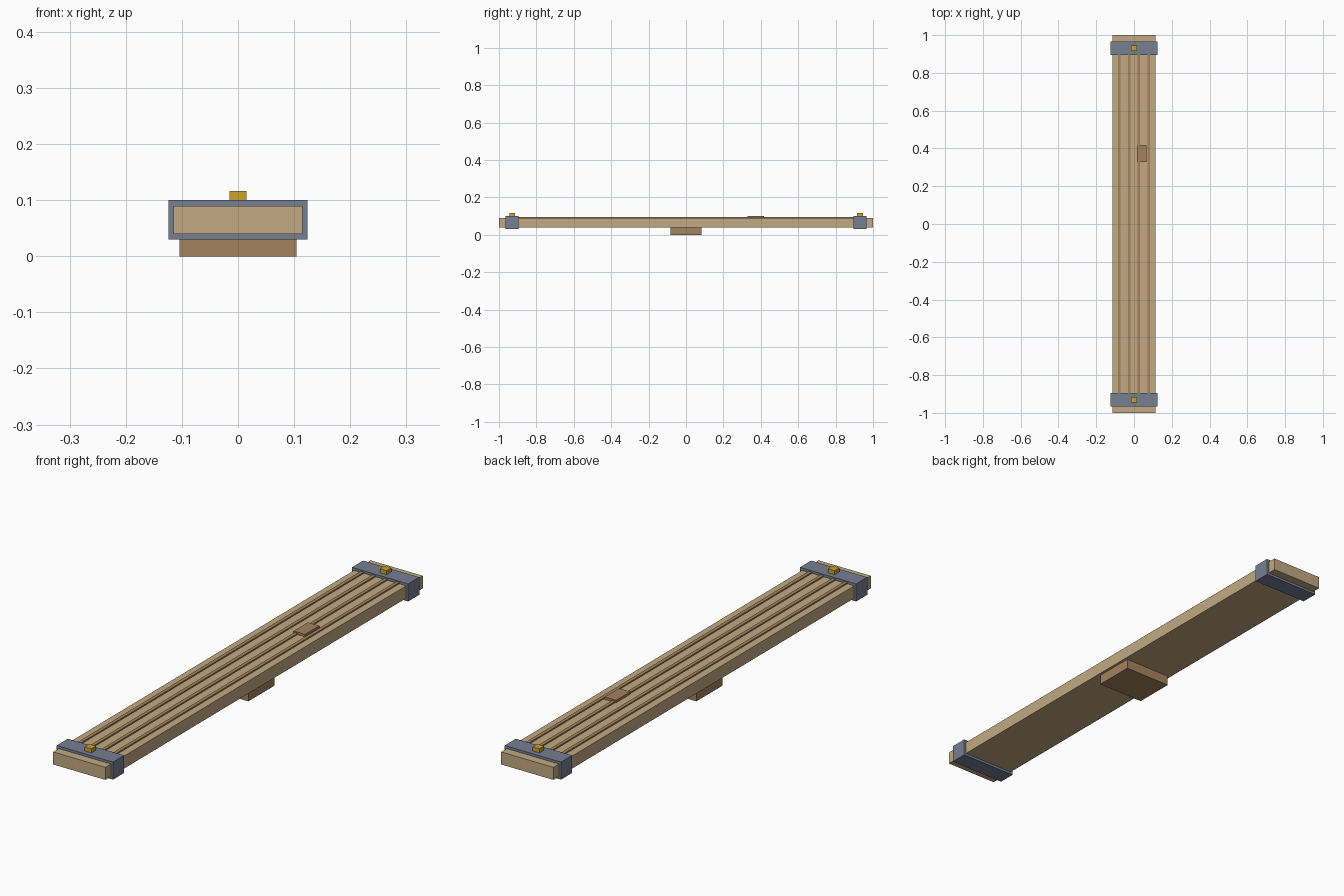
import bpy

if "Cube" in bpy.data.objects:
    bpy.data.objects.remove(bpy.data.objects["Cube"])


def material(name, color):
    m = bpy.data.materials.new(name)
    m.diffuse_color = (*color, 1)
    m.use_nodes = True
    m.node_tree.nodes["Principled BSDF"].inputs["Base Color"].default_value = m.diffuse_color
    return m


WOOD = material("pale_wood", (0.54, 0.40, 0.23))
DARK = material("dark_wood", (0.37, 0.225, 0.11))
IRON = material("iron", (0.18, 0.21, 0.29))
BRASS = material("brass", (0.62, 0.36, 0.03))


def box(name, x, y, z, mat):
    """Box from (min, max) ranges along each axis."""
    bpy.ops.mesh.primitive_cube_add(
        size=1, location=[(a + b) / 2 for a, b in (x, y, z)])
    ob = bpy.context.object
    ob.name = name
    ob.scale = [b - a for a, b in (x, y, z)]
    bpy.ops.object.transform_apply(location=False, rotation=False, scale=True)
    ob.data.materials.append(mat)
    return ob


# Plank and the pivot block under its middle
box("plank", (-0.115, 0.115), (-1, 1), (0.04, 0.09), WOOD)
box("pivot_block", (-0.104, 0.104), (-0.083, 0.083), (0, 0.04), DARK)

# Raised grain strips running between the end bands
for i in range(4):
    x = -0.078 + 0.052 * i
    box(f"grain_strip_{i + 1}", (x - 0.007, x + 0.007), (-0.9, 0.9),
        (0.088, 0.095), DARK)

# Small repair patch
box("patch", (0.016, 0.066), (0.328, 0.418), (0.088, 0.10), DARK)

# Iron band made of four bars, with a brass stud, at each end
for side, s in (("front", -1), ("back", 1)):
    y = (s * 0.93 - 0.035, s * 0.93 + 0.035)
    box(f"{side}_band_top", (-0.124, 0.124), y, (0.09, 0.10), IRON)
    box(f"{side}_band_bottom", (-0.124, 0.124), y, (0.03, 0.04), IRON)
    box(f"{side}_band_left", (-0.124, -0.115), y, (0.04, 0.09), IRON)
    box(f"{side}_band_right", (0.115, 0.124), y, (0.04, 0.09), IRON)
    box(f"{side}_stud", (-0.015, 0.015), (s * 0.93 - 0.015, s * 0.93 + 0.015),
        (0.10, 0.116), BRASS)
